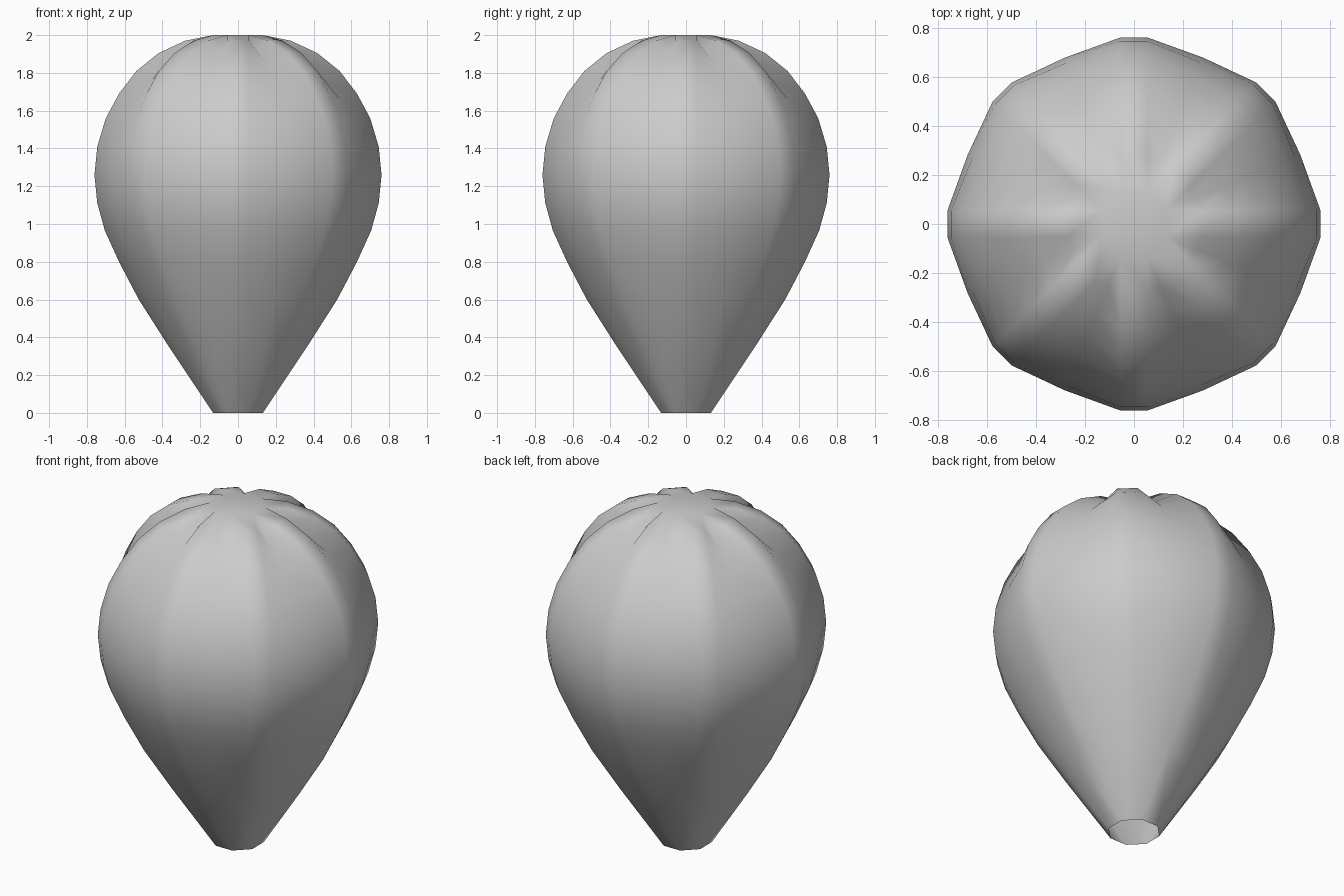
import bpy, bmesh, math

if "Cube" in bpy.data.objects:
    bpy.data.objects.remove(bpy.data.objects["Cube"])

# Ridge profile, top to mouth: (distance from axis, height, depth of the valley between ridges)
PROFILE = [
    (0.132, 2.00, 0.0), (0.28, 1.97, 0.05), (0.42, 1.905, 0.065), (0.538, 1.81, 0.066),
    (0.63, 1.69, 0.058), (0.70, 1.56, 0.047), (0.745, 1.41, 0.036), (0.76, 1.26, 0.028),
    (0.745, 1.11, 0.026), (0.705, 0.965, 0.025), (0.63, 0.80, 0.023), (0.525, 0.60, 0.018),
    (0.372, 0.36, 0.01), (0.132, 0.0, 0.0),
]
GORES = 8
STEP = 2 * math.pi / GORES
HALF = 0.132 * math.tan(STEP / 2)      # half width of each flat ridge strip


def ring_points(i):
    """Eight ridge strips (two points each) with one valley point after each."""
    a, z, depth = PROFILE[i]
    a0, z0, _ = PROFILE[max(i - 1, 0)]
    a1, z1, _ = PROFILE[min(i + 1, len(PROFILE) - 1)]
    length = math.hypot(a1 - a0, z1 - z0)
    nr, nz = (z0 - z1) / length, (a1 - a0) / length
    r = math.hypot(a, HALF)
    ridge = math.atan2(HALF, a)
    pts = []
    for k in range(GORES):
        t = k * STEP
        for ang, rad, h in ((t - ridge, r, z), (t + ridge, r, z),
                            (t + STEP / 2, r - nr * depth, z - nz * depth)):
            pts.append((rad * math.cos(ang), rad * math.sin(ang), h))
    return pts


# Balloon envelope: lofted rings, closed crown, open mouth
bm = bmesh.new()
rings = [[bm.verts.new(p) for p in ring_points(i)] for i in range(len(PROFILE))]
n = len(rings[0])
for upper, lower in zip(rings, rings[1:]):
    for j in range(n):
        k = (j + 1) % n
        bm.faces.new((upper[j], lower[j], lower[k], upper[k]))
bm.faces.new(rings[0])
bmesh.ops.remove_doubles(bm, verts=bm.verts[:], dist=0.001)
bmesh.ops.recalc_face_normals(bm, faces=bm.faces[:])
for f in bm.faces:
    f.smooth = True

mesh = bpy.data.meshes.new("balloon_envelope")
bm.to_mesh(mesh)
bm.free()
obj = bpy.data.objects.new("balloon_envelope", mesh)
bpy.context.collection.objects.link(obj)
